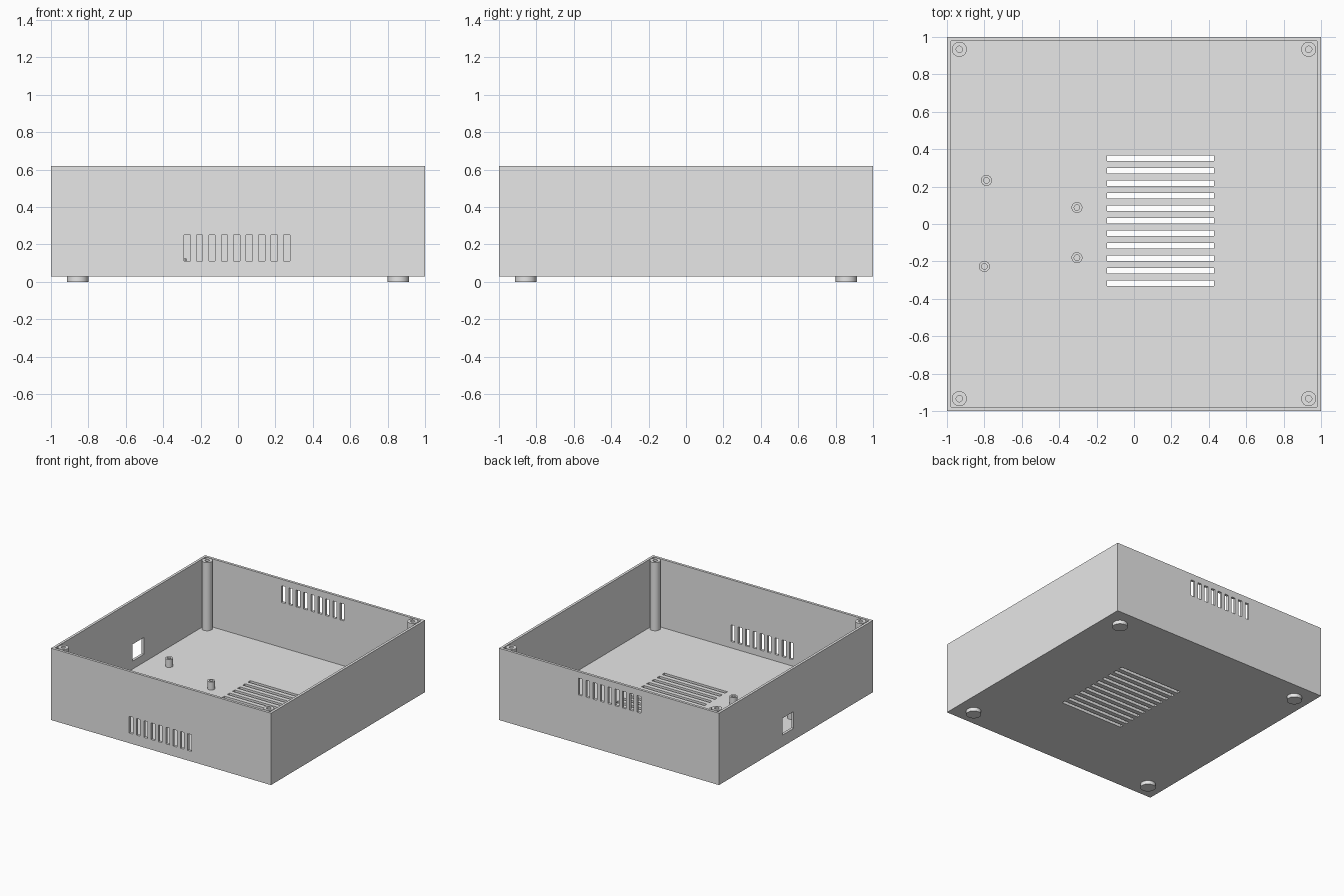
import bpy, bmesh, math
from mathutils import Matrix, Vector

if "Cube" in bpy.data.objects:
    bpy.data.objects.remove(bpy.data.objects["Cube"])

BASE, FLOOR, TOP, WALL = 0.03, 0.06, 0.62, 0.03

grey = bpy.data.materials.new("plain grey plastic")
grey.use_nodes = True
grey.diffuse_color = (0.8, 0.8, 0.8, 1)
grey.node_tree.nodes["Principled BSDF"].inputs["Base Color"].default_value = (0.8, 0.8, 0.8, 1)


def finish(bm, name):
    bmesh.ops.recalc_face_normals(bm, faces=bm.faces)
    mesh = bpy.data.meshes.new(name)
    bm.to_mesh(mesh)
    bm.free()
    mesh.materials.append(grey)
    obj = bpy.data.objects.new(name, mesh)
    bpy.context.collection.objects.link(obj)
    return obj


def add_box(bm, lo, hi):
    lo, hi = Vector(lo), Vector(hi)
    place = Matrix.Translation((lo + hi) / 2) @ Matrix.Diagonal((*(hi - lo), 1))
    return bmesh.ops.create_cube(bm, size=1, matrix=place)


def lathe(name, profile, x, y, steps=32):
    """Turn a (radius, height) profile around a vertical axis at x, y."""
    bm = bmesh.new()
    verts = [bm.verts.new((r, 0, z)) for r, z in profile]
    edges = [bm.edges.new(pair) for pair in zip(verts, verts[1:])]
    bmesh.ops.spin(bm, geom=verts + edges, cent=(0, 0, 0), axis=(0, 0, 1),
                   angle=math.tau, steps=steps)
    bmesh.ops.remove_doubles(bm, verts=bm.verts, dist=1e-4)
    obj = finish(bm, name)
    obj.location = (x, y, 0)
    bpy.ops.object.select_all(action="DESELECT")
    obj.select_set(True)
    bpy.context.view_layer.objects.active = obj
    bpy.ops.object.shade_smooth_by_angle(angle=math.radians(35))
    return obj


def bored_post(name, x, y, radius, bore, top, bore_bottom):
    lathe(name, [(0, FLOOR - 0.01), (radius, FLOOR - 0.01), (radius, top),
                 (bore, top), (bore, bore_bottom), (0, bore_bottom)], x, y)


# Open tray: a block whose top is inset and pushed down to the floor
bm = bmesh.new()
add_box(bm, (-1, -1, BASE), (1, 1, TOP))
lid = max(bm.faces, key=lambda f: f.calc_center_median().z)
bmesh.ops.inset_region(bm, faces=[lid], thickness=WALL)
pushed = bmesh.ops.extrude_face_region(bm, geom=[lid])
bmesh.ops.translate(bm, vec=(0, 0, FLOOR - TOP),
                    verts=[v for v in pushed["geom"] if isinstance(v, bmesh.types.BMVert)])
if lid.is_valid:
    bmesh.ops.delete(bm, geom=[lid], context="FACES_ONLY")
tray = finish(bm, "case_tray")

# Cutter for the vents and the side port
bm = bmesh.new()
for i in range(9):
    x = -0.289 + i * 0.0665
    add_box(bm, (x, -1.1, 0.113), (x + 0.034, -0.9, 0.25))
    add_box(bm, (x, 0.9, 0.43), (x + 0.034, 1.1, 0.567))
for i in range(11):
    y = 0.351 - i * 0.0667
    add_box(bm, (-0.145, y - 0.015, 0), (0.428, y + 0.015, 0.1))
add_box(bm, (-1.1, 0.03, 0.126), (-0.9, 0.176, 0.264))
cutter = finish(bm, "vent_cutter")
cutter.hide_render = True

cut = tray.modifiers.new("vents", "BOOLEAN")
cut.operation, cut.solver, cut.object = "DIFFERENCE", "EXACT", cutter
bpy.context.view_layer.objects.active = tray
bpy.ops.object.modifier_apply(modifier=cut.name)
bpy.data.objects.remove(cutter)

# Corner screw posts and round feet
for sx, side in ((-1, "right"), (1, "left")):
    for sy, end in ((-1, "front"), (1, "back")):
        bored_post(f"{end}_{side}_screw_post", sx * 0.934, sy * 0.934, 0.04, 0.017, TOP, 0.3)
        lathe(f"{end}_{side}_foot", [(0, 0), (0.057, 0), (0.057, BASE + 0.005), (0, BASE + 0.005)],
              sx * 0.857, sy * 0.857)

# Circuit board standoffs
for i, (x, y) in enumerate([(-0.789, 0.233), (-0.305, 0.088), (-0.305, -0.18), (-0.8, -0.227)]):
    bored_post(f"board_standoff_{i + 1}", x, y, 0.029, 0.015, 0.125, FLOOR + 0.002)
